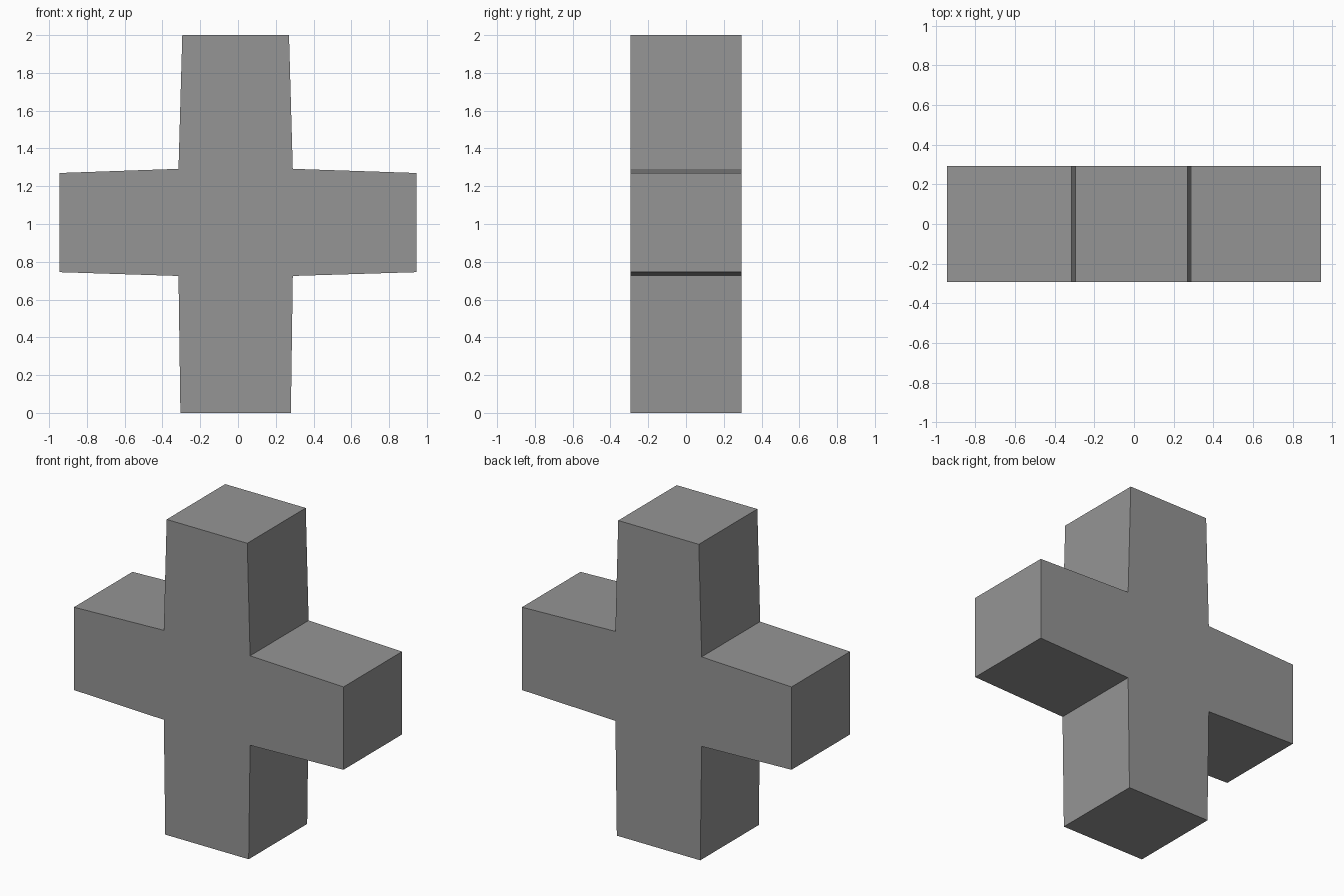
import bpy
import bmesh

if "Cube" in bpy.data.objects:
    bpy.data.objects.remove(bpy.data.objects["Cube"])

HALF_DEPTH = 0.293

# Cross outline in the x-z plane, with slightly tapered arms
OUTLINE = [
    (-0.305, 0.0), (0.28, 0.0), (0.29, 0.725),          # lower arm
    (0.945, 0.745), (0.945, 1.27), (0.29, 1.292),       # right arm
    (0.27, 2.0), (-0.295, 2.0), (-0.315, 1.292),        # upper arm
    (-0.945, 1.27), (-0.945, 0.745), (-0.315, 0.725),   # left arm
]

grey = bpy.data.materials.new("grey")
grey.diffuse_color = (0.3, 0.3, 0.3, 1.0)
grey.use_nodes = True
grey.node_tree.nodes["Principled BSDF"].inputs["Base Color"].default_value = grey.diffuse_color

# Front face, extruded straight back
bm = bmesh.new()
front = bm.faces.new([bm.verts.new((x, -HALF_DEPTH, z)) for x, z in OUTLINE])
extruded = bmesh.ops.extrude_face_region(bm, geom=[front], use_keep_orig=True)
back_verts = [v for v in extruded["geom"] if isinstance(v, bmesh.types.BMVert)]
bmesh.ops.translate(bm, verts=back_verts, vec=(0, 2 * HALF_DEPTH, 0))
bmesh.ops.recalc_face_normals(bm, faces=bm.faces)

mesh = bpy.data.meshes.new("cross_block")
bm.to_mesh(mesh)
bm.free()
mesh.materials.append(grey)
cross = bpy.data.objects.new("cross_block", mesh)
bpy.context.collection.objects.link(cross)
